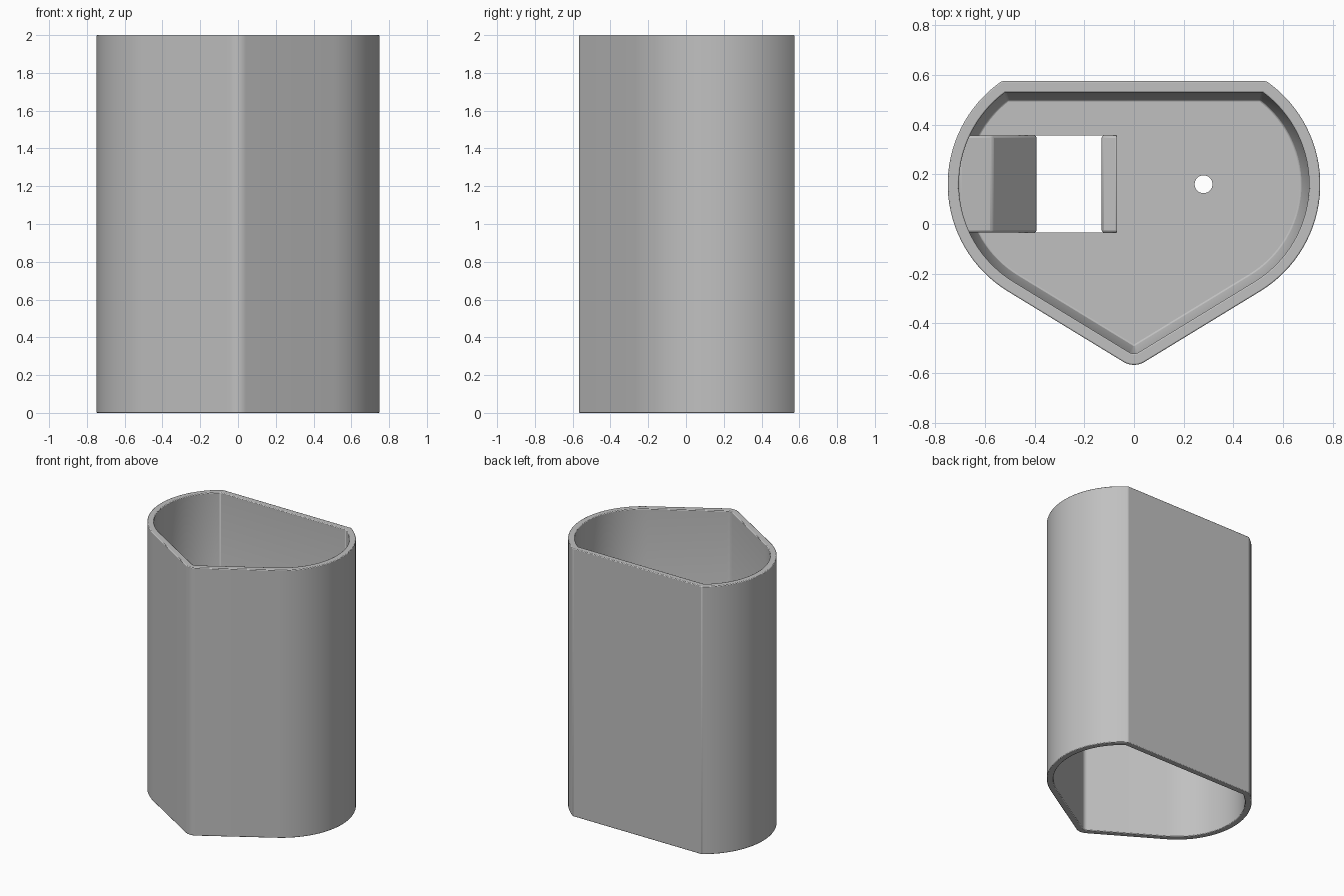
import bpy, bmesh, math
from mathutils import Vector

cube = bpy.data.objects.get("Cube")
if cube:
    bpy.data.objects.remove(cube, do_unlink=True)

grey = bpy.data.materials.new("plain grey")
grey.use_nodes = True
grey.diffuse_color = (0.53, 0.53, 0.53, 1)
grey.node_tree.nodes["Principled BSDF"].inputs["Base Color"].default_value = (0.53, 0.53, 0.53, 1)

SIDE_X, SIDE_Y, SIDE_R = 0.245, 0.16, 0.505   # rounded sides
BACK_Y = 0.575                                # flat back
TIP_Y, TIP_R = -0.485, 0.082                  # rounded front corner
SLANT = math.radians(-59)                     # direction the front panels face
WALL = 0.045


def outline(inset):
    """Right half from back to front, then mirrored."""
    r, tip = SIDE_R - inset, TIP_R - inset
    start = math.asin((BACK_Y - inset - SIDE_Y) / r)
    half = []
    for i in range(33):
        a = start + (SLANT - start) * i / 32
        half.append((SIDE_X + r * math.cos(a), SIDE_Y + r * math.sin(a)))
    for i in range(6):
        a = SLANT + (-math.pi / 2 - SLANT) * i / 6
        half.append((tip * math.cos(a), TIP_Y + tip * math.sin(a)))
    return half + [(0, TIP_Y - tip)] + [(-x, y) for x, y in reversed(half)]


def finish(name, bm):
    bmesh.ops.recalc_face_normals(bm, faces=bm.faces)
    mesh = bpy.data.meshes.new(name)
    bm.to_mesh(mesh)
    bm.free()
    mesh.materials.append(grey)
    obj = bpy.data.objects.new(name, mesh)
    bpy.context.collection.objects.link(obj)
    return obj


def smooth(obj):
    bpy.ops.object.select_all(action='DESELECT')
    obj.select_set(True)
    bpy.context.view_layer.objects.active = obj
    bpy.ops.object.shade_smooth_by_angle(angle=math.radians(30))


def bevel(obj, width):
    mod = obj.modifiers.new("soft edges", 'BEVEL')
    mod.width, mod.segments = width, 2
    mod.limit_method, mod.angle_limit = 'ANGLE', math.radians(30)


def extrude_y(name, profile, y0, y1):
    """Solid from an x-z profile."""
    bm = bmesh.new()
    face = bm.faces.new([bm.verts.new((x, y0, z)) for x, z in profile])
    moved = bmesh.ops.extrude_face_region(bm, geom=[face])["geom"]
    bmesh.ops.translate(bm, vec=Vector((0, y1 - y0, 0)),
                        verts=[v for v in moved if isinstance(v, bmesh.types.BMVert)])
    return finish(name, bm)


# Tubular housing with an inner floor
rings = [(WALL, 0.92), (WALL, 0), (0, 0), (0, 2), (WALL, 2), (WALL, 1.1), (0.077, 1.0)]
bm = bmesh.new()
loops = [[bm.verts.new((x, y, z)) for x, y in outline(inset)] for inset, z in rings]
for low, high in zip(loops, loops[1:]):
    for i in range(len(low)):
        j = (i + 1) % len(low)
        bm.faces.new((low[i], low[j], high[j], high[i]))
bm.faces.new(loops[0])
bm.faces.new(loops[-1])
housing = finish("housing", bm)
bevel(housing, 0.008)

# Floor openings
SLOT = (-0.035, 0.357)
slot = extrude_y("slot_cutter", [(-0.62, 0.7), (-0.07, 0.7), (-0.07, 1.3), (-0.62, 1.3)], *SLOT)
bm = bmesh.new()
bmesh.ops.create_cone(bm, cap_ends=True, segments=32, radius1=0.036, radius2=0.036, depth=0.5)
bmesh.ops.translate(bm, verts=bm.verts, vec=(0.28, 0.16, 1))
hole = finish("hole_cutter", bm)
for cutter in (slot, hole):
    mod = housing.modifiers.new(cutter.name, 'BOOLEAN')
    mod.operation, mod.solver, mod.object = 'DIFFERENCE', 'EXACT', cutter
    cutter.hide_render = True
    cutter.display_type = 'WIRE'
smooth(housing)
for cutter in (slot, hole):
    cutter.hide_set(True)

# Sloped block against the right wall and lip across the slot
block = extrude_y("sloped_block", [(-0.705, 0.88), (-0.705, 1.19), (-0.57, 1.17),
                                   (-0.392, 0.94), (-0.392, 0.88)], *SLOT)
lip = extrude_y("slot_lip", [(-0.13, 0.92), (-0.065, 0.92), (-0.065, 0.99), (-0.13, 0.965)], *SLOT)
for part in (block, lip):
    bevel(part, 0.01)
    smooth(part)
